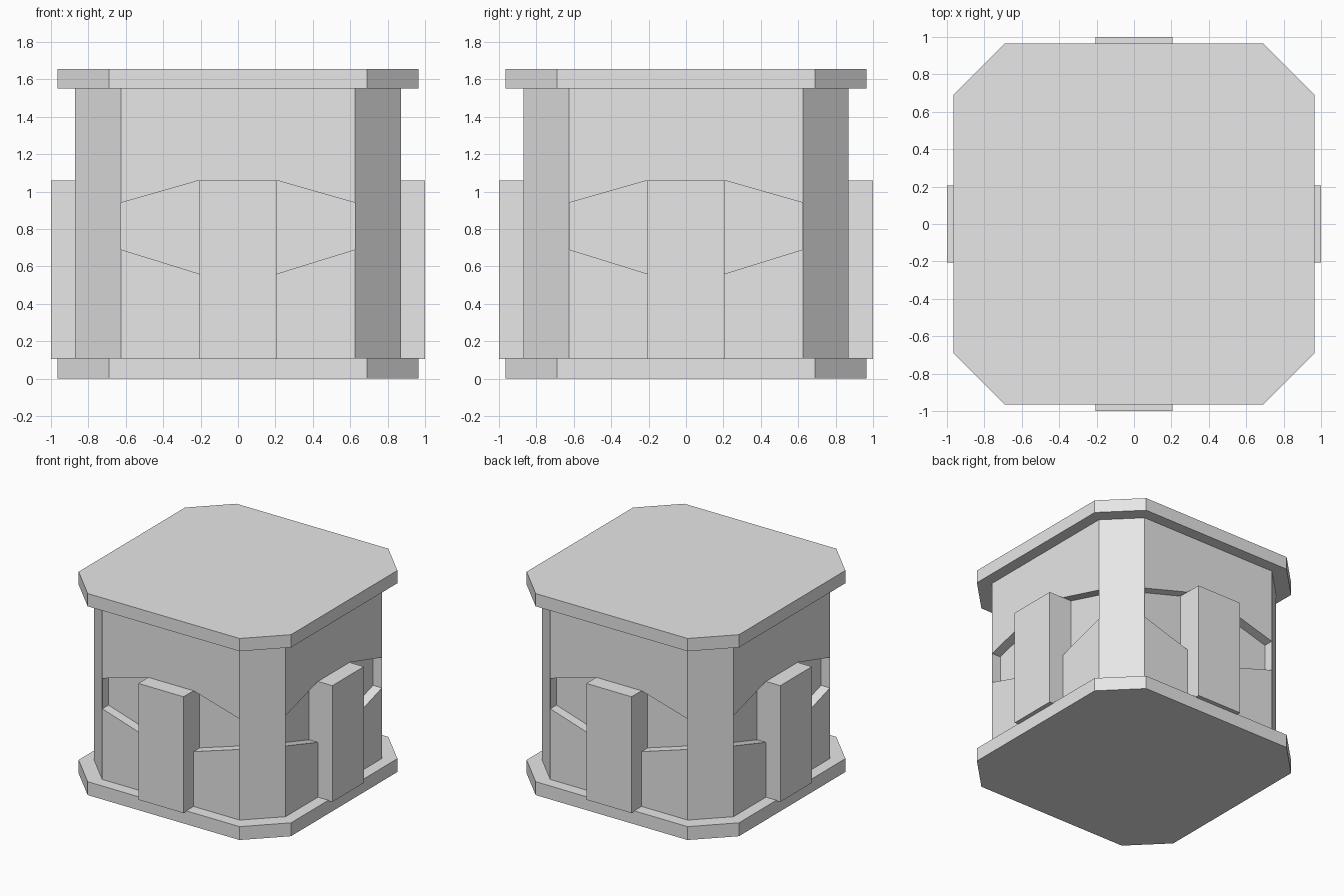
import bpy, bmesh, math
from mathutils import Matrix, Vector

cube = bpy.data.objects.get("Cube")
if cube:
    bpy.data.objects.remove(cube, do_unlink=True)

grey = bpy.data.materials.new("plain_grey")
grey.use_nodes = True
grey.diffuse_color = (0.8, 0.8, 0.8, 1)
grey.node_tree.nodes["Principled BSDF"].inputs["Base Color"].default_value = (0.8, 0.8, 0.8, 1)


def extrude(name, outline, offset, turn=0):
    """Solid made by sweeping a flat 3D outline along offset, turned about z."""
    bm = bmesh.new()
    face = bm.faces.new([bm.verts.new(p) for p in outline])
    swept = bmesh.ops.extrude_face_region(bm, geom=[face])["geom"]
    moved = [v for v in swept if isinstance(v, bmesh.types.BMVert)]
    bmesh.ops.translate(bm, verts=moved, vec=Vector(offset))
    bmesh.ops.recalc_face_normals(bm, faces=bm.faces)
    bm.transform(Matrix.Rotation(turn, 4, "Z"))
    mesh = bpy.data.meshes.new(name)
    bm.to_mesh(mesh)
    bm.free()
    mesh.materials.append(grey)
    obj = bpy.data.objects.new(name, mesh)
    bpy.context.collection.objects.link(obj)
    return obj


def octagon(name, half, flat, bottom, top):
    """Square block with chamfered corners."""
    corners = [(flat, -half), (half, -flat), (half, flat), (flat, half)]
    corners += [(-x, -y) for x, y in corners]
    return extrude(name, [(x, y, bottom) for x, y in corners], (0, 0, top - bottom))


# Plates and main block
octagon("base_plate", 0.965, 0.69, 0, 0.11)
octagon("top_plate", 0.965, 0.69, 1.55, 1.655)
body = octagon("body", 0.87, 0.625, 0.11, 1.55)

# Angled recess and upright pillar on each of the four sides
half_recess = [(0.205, 0.56), (0.624, 0.69), (0.624, 0.94), (0.205, 1.06)]
recess = half_recess + [(-x, z) for x, z in reversed(half_recess)]
pillar = [(-0.205, 0.105), (0.205, 0.105), (0.205, 1.06), (-0.205, 1.06)]
for i, side in enumerate(("front", "left", "back", "right")):
    turn = i * math.pi / 2
    cutter = extrude(side + "_recess_cutter", [(x, -1.1, z) for x, z in recess], (0, 0.31, 0), turn)
    cutter.hide_render = True
    cutter.hide_set(True)
    cut = body.modifiers.new(side + "_recess", "BOOLEAN")
    cut.operation = "DIFFERENCE"
    cut.solver = "EXACT"
    cut.object = cutter
    extrude(side + "_pillar", [(x, -1, z) for x, z in pillar], (0, 0.25, 0), turn)
